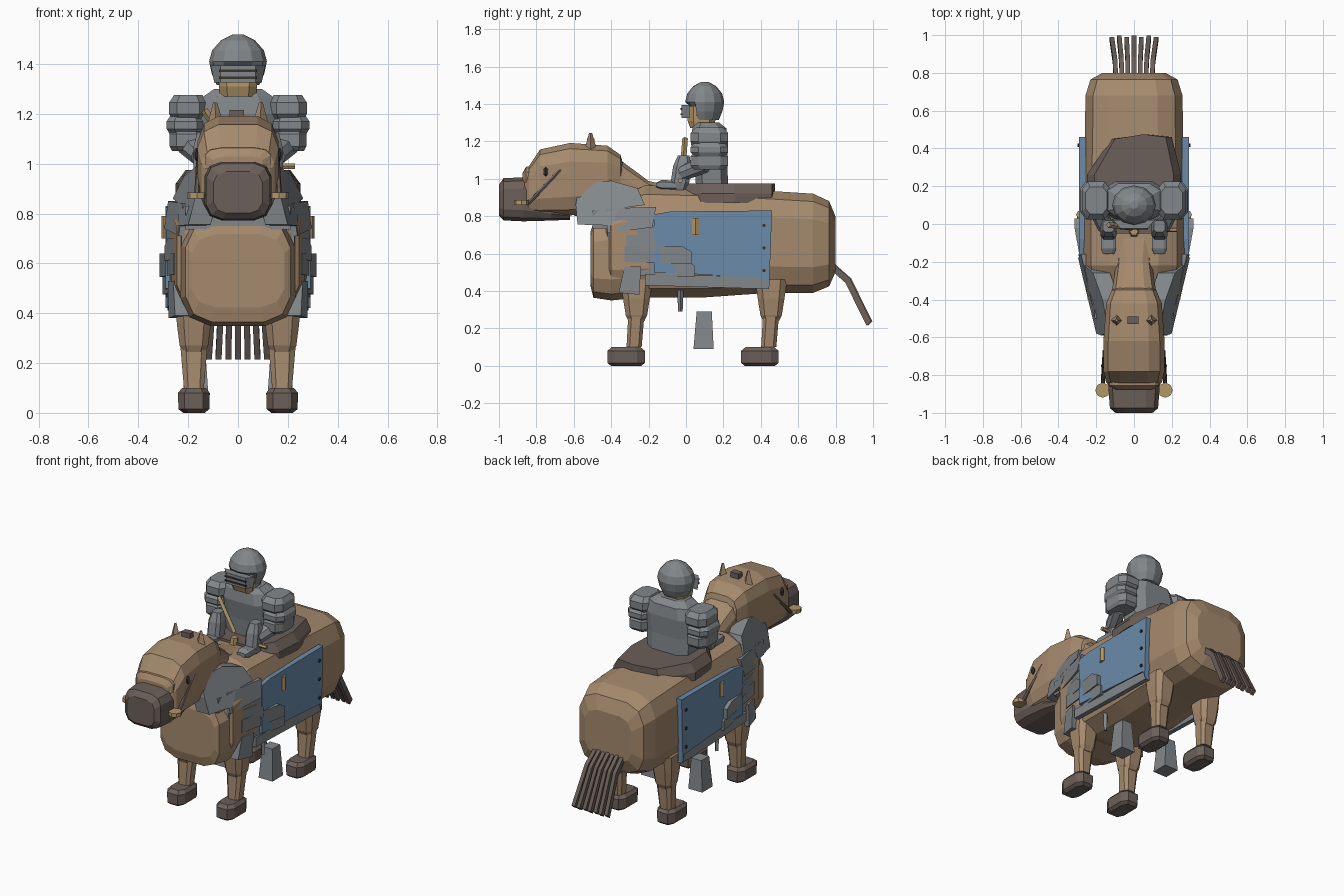
import bpy, bmesh, math
from mathutils import Vector

if "Cube" in bpy.data.objects:
    bpy.data.objects.remove(bpy.data.objects["Cube"])


def colour(name, r, g, b):
    m = bpy.data.materials.new(name)
    m.diffuse_color = (r, g, b, 1)
    m.use_nodes = True
    m.node_tree.nodes["Principled BSDF"].inputs["Base Color"].default_value = m.diffuse_color
    return m


HIDE = colour("hide brown", .38, .255, .155)
DARK = colour("dark brown", .15, .115, .10)
STEEL = colour("steel grey", .225, .245, .26)
BLUE = colour("cloth blue", .15, .26, .40)
TAN = colour("tan leather", .45, .31, .14)
BLACK = colour("near black", .04, .033, .03)


def mesh_object(name, verts, faces, mat):
    bm = bmesh.new()
    vs = [bm.verts.new(v) for v in verts]
    for f in faces:
        bm.faces.new([vs[i] for i in f])
    bmesh.ops.recalc_face_normals(bm, faces=bm.faces)
    me = bpy.data.meshes.new(name)
    bm.to_mesh(me)
    bm.free()
    me.materials.append(mat)
    ob = bpy.data.objects.new(name, me)
    bpy.context.collection.objects.link(ob)
    return ob


def skin(name, rings, mat):
    """Join equal rings of points into a capped flat-sided tube."""
    n = len(rings[0])
    faces = [tuple(range(n)), tuple(range((len(rings) - 1) * n, len(rings) * n))]
    for r in range(len(rings) - 1):
        for i in range(n):
            j = (i + 1) % n
            faces.append((r * n + i, r * n + j, (r + 1) * n + j, (r + 1) * n + i))
    return mesh_object(name, [p for ring in rings for p in ring], faces, mat)


def unit_ring(n, square):
    out = []
    for k in range(n):
        a = 2 * math.pi * (k + .5) / n
        c, s = math.cos(a), math.sin(a)
        out.append((math.copysign(abs(c) ** square, c), math.copysign(abs(s) ** square, s)))
    return out


def loft_y(name, stations, mat, x=0, n=12, square=.55):
    """Stations are (y, half width, low z, high z)."""
    return skin(name, [[(x + w * u, y, (lo + hi) / 2 + (hi - lo) / 2 * v)
                        for u, v in unit_ring(n, square)] for y, w, lo, hi in stations], mat)


def loft_z(name, stations, mat, x=0, n=8, square=.6):
    """Stations are (z, half width, near y, far y)."""
    return skin(name, [[(x + w * u, (a + b) / 2 + (b - a) / 2 * v, z)
                        for u, v in unit_ring(n, square)] for z, w, a, b in stations], mat)


def box(name, x0, x1, y0, y1, z0, z1, mat):
    return skin(name, [[(x0, y0, z), (x1, y0, z), (x1, y1, z), (x0, y1, z)] for z in (z0, z1)], mat)


def rod(name, a, b, r0, r1, mat, n=6):
    a, b = Vector(a), Vector(b)
    q = (b - a).to_track_quat('Z', 'Y')
    return skin(name, [[p + q @ Vector((r * math.cos(2 * math.pi * k / n), r * math.sin(2 * math.pi * k / n), 0))
                        for k in range(n)] for p, r in ((a, r0), (b, r1))], mat)


def flank(y, z):
    return .315 - .24 * max(0, -.1 - y) - .4 * max(0, z - .8)


def plate(name, outline, side, mat, thick=.05, surface=flank):
    """Side plate from a (y, z) outline that follows the flank."""
    return skin(name, [[(side * (surface(y, z) - d), y, z) for y, z in outline] for d in (0, thick)], mat)


# Horse body, chest and neck
loft_y("body", [(-.44, .19, .43, .80), (-.40, .25, .38, .88), (-.22, .275, .36, .97), (.1, .275, .36, .96),
                (.45, .265, .385, .94), (.68, .262, .385, .925), (.765, .235, .42, .885),
                (.80, .17, .50, .80)], HIDE)
loft_y("chest", [(-.51, .19, .42, .72), (-.495, .215, .36, .77), (-.40, .235, .345, .79),
                 (-.25, .24, .36, .79)], HIDE)
loft_y("neck", [(-.6, .13, .80, 1.12), (-.36, .12, .77, 1.11), (-.20, .095, .75, .99), (-.02, .12, .7, .95)], HIDE)

# Horse head
loft_y("head", [(-.87, .12, .82, 1.00), (-.84, .15, .81, 1.07), (-.78, .165, .80, 1.16), (-.62, .165, .80, 1.195),
                (-.42, .15, .82, 1.18), (-.35, .12, .86, 1.13), (-.33, .08, .92, 1.06)], HIDE)
loft_y("brow_ridge", [(-.875, .10, .97, 1.03), (-.855, .135, .95, 1.065), (-.74, .14, .95, 1.075)], HIDE)
loft_y("muzzle", [(-1.0, .10, .80, .97), (-.975, .13, .775, 1.005), (-.87, .138, .77, 1.01),
                  (-.72, .12, .775, .92), (-.62, .08, .78, .86)], DARK)
box("forelock_clasp", -.035, .025, -.53, -.49, 1.17, 1.215, DARK)
for s in (-1, 1):
    rod("ear", (s * .09, -.51, 1.16), (s * .092, -.51, 1.245), .032, .008, HIDE, 4)
    loft_y("eye", [(-.762, .012, 1.025, 1.05), (-.75, .018, 1.01, 1.065), (-.738, .012, 1.025, 1.05)], BLACK, s * .158, 8)
    rod("bridle_strap", (s * .155, -.67, 1.05), (s * .165, -.84, .87), .011, .011, DARK)
    rod("bit_ring", (s * .165, -.88, .86), (s * .165, -.88, .885), .04, .04, TAN, 8)

# Legs and hooves
for s in (-1, 1):
    for name, y, hy in (("front", -.265, -.32), ("rear", .455, .395)):
        x = s * .177
        loft_z(name + "_thigh", [(.46, .075, y - .09, y + .09), (.36, .072, y - .075, y + .075),
                                 (.27, .06, y - .06, y + .06), (.24, .045, y - .045, y + .045)], HIDE, x)
        loft_z(name + "_shin", [(.28, .058, y - .045, y + .045), (.10, .042, y - .055, y + .03)], HIDE, x)
        loft_z(name + "_hoof", [(.0, .045, hy - .085, hy + .085), (.015, .065, hy - .105, hy + .105),
                                (.08, .067, hy - .105, hy + .105), (.10, .05, hy - .08, hy + .08)], DARK, x)

# Tail strands
for i in range(7):
    x = -.096 + i * .032
    d = .006 * (i % 2)
    skin("tail_strand", [[(x * w + u * .017, y + v * .018 + d, z + v * .016) for u, v in unit_ring(4, 1.0)]
                         for y, z, w in ((.775, .535, 1), (.865, .455, 1.05), (.978, .225, 1.22))], DARK)

# Horse armour, repeated on both sides
ROWS = [(-.42, -.17, .655, .775), (-.405, -.16, .61, .70), (-.33, .03, .545, .64), (-.30, .045, .475, .565)]
for s in (-1, 1):
    plate("shoulder_guard", [(-.59, .86), (-.57, .97), (-.40, .99), (-.26, .95), (-.22, .86),
                             (-.36, .84), (-.40, .75), (-.58, .755)], s, STEEL, .09)
    plate("shoulder_lower_guard", [(-.43, .84), (-.16, .85), (-.18, .74), (-.42, .71)], s, STEEL, .07)
    for i, (y0, y1, z0, z1) in enumerate(ROWS):
        plate("armour_scale", [(y0, z0 + .01), (y0, z1), (y1 - .05, z1), (y1, z1 - .03), (y1, z0)],
              s, STEEL, .06, lambda y, z, i=i: flank(y, z) - .012 + .006 * (i % 3))
    plate("elbow_guard", [(-.36, .39), (-.33, .53), (-.24, .53), (-.25, .38)], s, STEEL, .06)
    plate("lower_skirt", [(-.22, .43), (-.22, .49), (.44, .475), (.445, .41)], s, STEEL, .03,
          lambda y, z: .282)
    rod("girth_spike", (s * .2, -.03, .42), (s * .2, -.03, .29), .018, .012, STEEL, 4)
    skin("stirrup", [[(s * .17 + u * w, y, z) for u, y in ((-1, a), (1, a), (1, b), (-1, b))]
                     for z, w, a, b in ((.09, .05, .04, .148), (.29, .036, .057, .138))], STEEL)
    # Side cloth with rivets and clasp
    plate("side_cloth", [(-.17, .50), (-.17, .81), (-.08, .825), (.46, .83), (.445, .42), (.43, .465), (.05, .49)],
          s, BLUE, .035, lambda y, z: .29)
    for z in (.75, .63, .51):
        rod("rivet", (s * .285, .417, z), (s * .298, .417, z), .01, .01, BLACK)
    rod("cloth_clasp", (s * .285, .05, .70), (s * .285, .05, .79), .022, .022, TAN)
box("chest_band", -.21, .21, -.5, -.3, .735, .83, STEEL)

# Saddle
skin("saddle", [[(x * k, y, z) for x, y in ((-.14, -.05), (.14, -.05), (.24, .08), (.25, .26), (.2, .46),
                                            (.06, .475), (-.12, .45), (-.25, .26), (-.24, .08))]
                for k, z in ((1, .87), (1, .92), (.84, .975))], DARK)
rod("pommel", (0, -.04, .93), (0, -.04, 1.0), .035, .022, TAN)
rod("saddle_peg", (.13, -.03, .99), (.228, -.03, .99), .013, .013, TAN)

# Rider torso and neck
loft_z("torso", [(.95, .15, .05, .23), (1.08, .16, .04, .225), (1.20, .175, .02, .23),
                 (1.27, .145, .03, .22), (1.30, .10, .05, .18)], STEEL)
loft_z("face", [(1.27, .075, .02, .15), (1.31, .08, .005, .16), (1.39, .085, .005, .16)], TAN)
rod("chest_strap", (-.135, -.005, 1.215), (-.01, -.02, 1.02), .015, .015, TAN, 4)

# Helmet dome with visor
dome = [(1.315, .085), (1.36, .105), (1.41, .116), (1.455, .104), (1.495, .068), (1.518, .022)]
skin("helmet", [[(r * math.cos(math.pi * k / 6), max(.1 + .9 * r * math.sin(math.pi * k / 6),
                                                   .055 if z < 1.37 else -1), z) for k in range(12)]
                for z, r in dome], STEEL)
skin("visor", [[(-w, .02, z), (-.07, -.025, z), (.07, -.025, z), (w, .02, z)]
               for z, w in ((1.325, .095), (1.395, .11))], STEEL)
for z in (1.345, 1.372):
    box("visor_slot", -.075, .075, -.03, -.022, z - .005, z + .005, BLACK)

# Rider arms with layered shoulder guards
for s in (-1, 1):
    for z0, z1, x0, x1 in ((1.05, 1.15, .135, .278), (1.12, 1.20, .13, .29), (1.18, 1.275, .12, .28)):
        c, w = s * (x0 + x1) / 2, (x1 - x0) / 2
        loft_z("shoulder_layer", [(z0, w * .85, .04, .21), (z0 + .02, w, .02, .23),
                                  (z1 - .03, w, .02, .23), (z1, w * .75, .05, .20)], STEEL, c)
    rod("upper_arm", (s * .2, .10, 1.08), (s * .15, -.02, 1.03), .05, .042, STEEL, 8)
    loft_z("forearm", [(.94, .035, -.07, .0), (.98, .045, -.085, .02), (1.07, .045, -.07, .03),
                       (1.125, .03, -.045, .02)], STEEL, s * .135)
    loft_y("gauntlet", [(-.16, .03, .955, .98), (-.13, .042, .94, .995), (-.05, .042, .94, .99)], STEEL, s * .135, 8)
